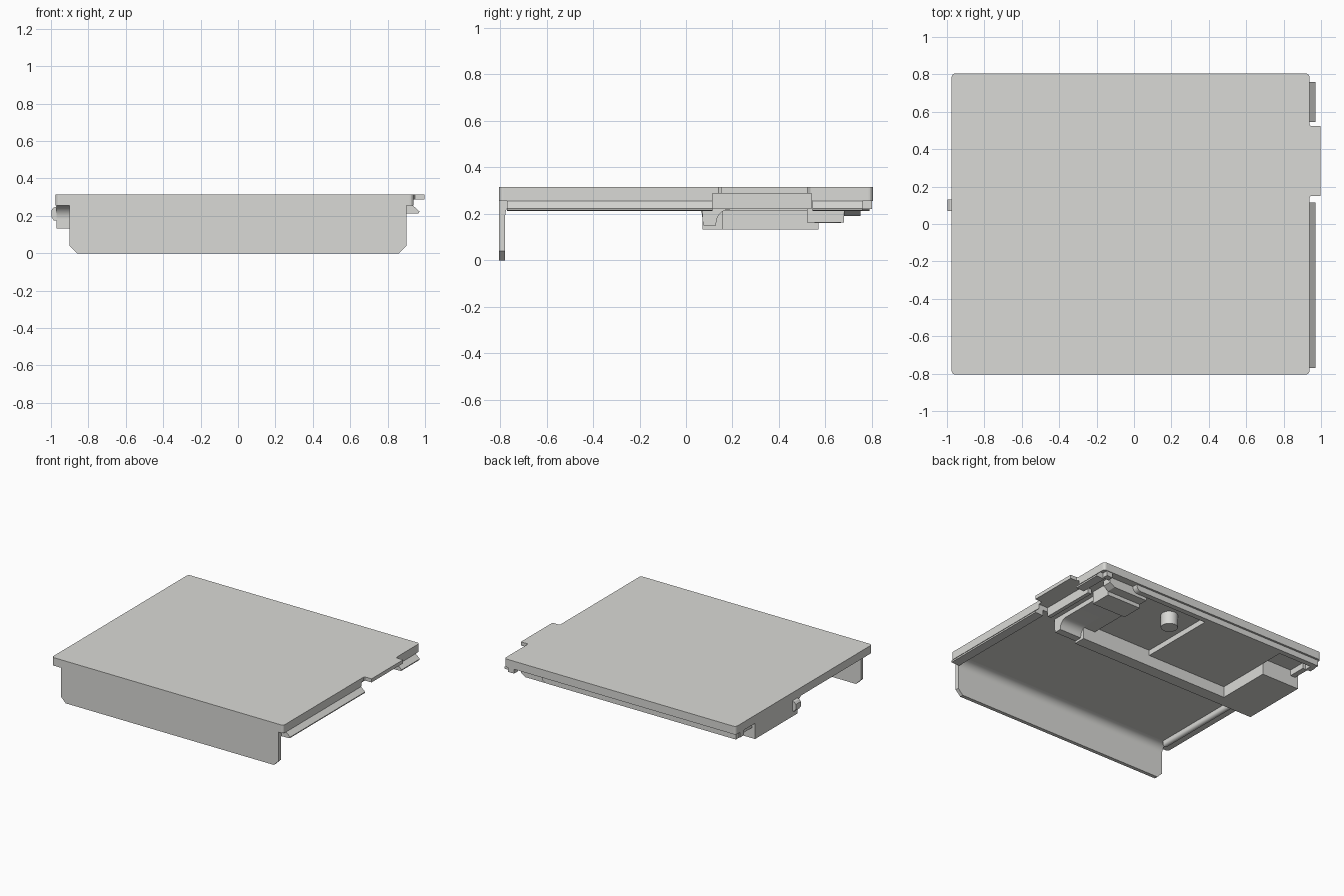
import bpy, bmesh, math

if "Cube" in bpy.data.objects:
    bpy.data.objects.remove(bpy.data.objects["Cube"])

mat = bpy.data.materials.new("warm_grey_plastic")
mat.diffuse_color = (0.70, 0.70, 0.675, 1)
mat.use_nodes = True
mat.node_tree.nodes["Principled BSDF"].inputs["Base Color"].default_value = mat.diffuse_color


def prism(name, pts, axis, lo, hi, smooth=False):
    """Extrude a 2D outline along an axis (z: x,y  y: x,z  x: y,z)."""
    place = {"z": lambda a, b, c: (a, b, c),
             "y": lambda a, b, c: (a, c, b),
             "x": lambda a, b, c: (c, a, b)}[axis]
    bm = bmesh.new()
    rings = [[bm.verts.new(place(a, b, c)) for a, b in pts] for c in (lo, hi)]
    n = len(pts)
    bm.faces.new(rings[0])
    bm.faces.new(rings[1])
    for i in range(n):
        j = (i + 1) % n
        bm.faces.new((rings[0][i], rings[0][j], rings[1][j], rings[1][i]))
    bmesh.ops.recalc_face_normals(bm, faces=bm.faces)
    mesh = bpy.data.meshes.new(name)
    bm.to_mesh(mesh)
    bm.free()
    mesh.materials.append(mat)
    ob = bpy.data.objects.new(name, mesh)
    bpy.context.collection.objects.link(ob)
    if smooth:
        bpy.ops.object.select_all(action="DESELECT")
        ob.select_set(True)
        bpy.context.view_layer.objects.active = ob
        bpy.ops.object.shade_smooth_by_angle(angle=math.radians(35))
    return ob


def box(name, x0, x1, y0, y1, z0, z1):
    return prism(name, [(x0, y0), (x1, y0), (x1, y1), (x0, y1)], "z", z0, z1)


def cut(target, cutter):
    """Subtract a box from a part and discard the cutter."""
    mod = target.modifiers.new("cut", "BOOLEAN")
    mod.operation = "DIFFERENCE"
    mod.solver = "EXACT"
    mod.object = cutter
    bpy.context.view_layer.objects.active = target
    bpy.ops.object.modifier_apply(modifier=mod.name)
    bpy.data.objects.remove(cutter)


def arc(cx, cy, r, a0, a1, n=8):
    return [(cx + r * math.cos(math.radians(a0 + (a1 - a0) * i / n)),
             cy + r * math.sin(math.radians(a0 + (a1 - a0) * i / n)))
            for i in range(n + 1)]


def rounded(x0, x1, y0, y1, r):
    return (arc(x1 - r, y1 - r, r, 0, 90, 4) + arc(x0 + r, y1 - r, r, 90, 180, 4)
            + arc(x0 + r, y0 + r, r, 180, 270, 4) + arc(x1 - r, y0 + r, r, 270, 360, 4))


# Top plate, notched underneath on the right, and its side tab
plate = prism("top_plate", rounded(-0.975, 0.938, -0.805, 0.805, 0.02), "z", 0.255, 0.315)
cut(plate, box("notch_cutter", 0.86, 1.1, 0.115, 0.54, 0.2, 0.288))
prism("side_tab", [(0.938, 0.14), (0.945, 0.15), (0.998, 0.15), (0.998, 0.523),
                   (0.945, 0.523), (0.938, 0.535)], "z", 0.288, 0.315)

# Front flap with clipped lower corners and a rounded inner bend
prism("front_flap", [(-0.86, 0), (0.86, 0), (0.90, 0.04), (0.90, 0.255),
                     (-0.90, 0.255), (-0.90, 0.04)], "y", -0.805, -0.778)
prism("flap_bend", arc(-0.718, 0.195, 0.06, 180, 90) + [(-0.778, 0.255)],
      "x", -0.90, 0.90, True)

# Rounded rail along the front part of the left edge
prism("left_rail", [(-0.90, 0.255)] + arc(-0.88, 0.235, 0.02, 180, 360, 8)
      + [(-0.86, 0.255)], "y", -0.72, 0.07, True)

# Sloped retaining hooks along the right edge
for name, y0, y1 in (("front_hook", -0.77, 0.115), ("rear_hook", 0.545, 0.76)):
    prism(name, [(0.90, 0.255), (0.935, 0.255), (0.97, 0.224), (0.966, 0.214),
                 (0.90, 0.212)], "y", y0, y1)

# Rear rim with a curved step at its right end, plus corner posts
prism("rear_rim", [(-0.965, 0.255), (-0.965, 0.212), (0.60, 0.212)]
      + arc(0.60, 0.25, 0.038, -90, 0, 5) + [(0.638, 0.255)], "y", 0.75, 0.79, True)
box("rear_corner_post", 0.86, 0.91, 0.755, 0.80, 0.22, 0.255)
box("left_corner_post", -0.97, -0.93, 0.70, 0.75, 0.212, 0.255)
box("left_inner_wall", -0.945, -0.905, 0.57, 0.70, 0.212, 0.255)
box("right_recess_wall", 0.83, 0.86, 0.115, 0.54, 0.22, 0.255)

# Latch housing on the left, joined to the plate by a concave front fillet
box("left_latch_block", -0.97, -0.66, 0.07, 0.57, 0.133, 0.255)
prism("left_latch_fillet", arc(0.0, 0.185, 0.07, 0, 90) + [(0.07, 0.255)],
      "x", -0.97, -0.90, True)
prism("left_knob", [(-0.97, 0.25), (-0.985, 0.245), (-0.998, 0.23), (-0.998, 0.195),
                    (-0.985, 0.175), (-0.97, 0.175)], "y", 0.07, 0.13)

# Cross ridge and raised panel in the rear half
box("cross_ridge", -0.66, 0.58, 0.07, 0.16, 0.133, 0.255)
box("raised_panel", -0.66, 0.0, 0.16, 0.75, 0.215, 0.255)
prism("round_peg", arc(0.20, 0.61, 0.058, 0, 360, 20)[:-1], "z", 0.16, 0.255, True)

# Right latch arm: curved foot, bridge, block and sloped tail
prism("latch_foot", [(0.07, 0.255), (0.07, 0.18), (0.075, 0.15), (0.13, 0.15)]
      + arc(0.19, 0.16, 0.06, 180, 90) + [(0.52, 0.22), (0.52, 0.255)],
      "x", 0.58, 0.76, True)
box("latch_bridge", 0.48, 0.58, 0.16, 0.52, 0.22, 0.255)
box("latch_block", 0.52, 0.80, 0.52, 0.68, 0.162, 0.255)
prism("latch_tail", [(0.52, 0.255), (0.52, 0.19), (0.80, 0.19), (0.84, 0.215),
                     (0.84, 0.255)], "y", 0.68, 0.75)
